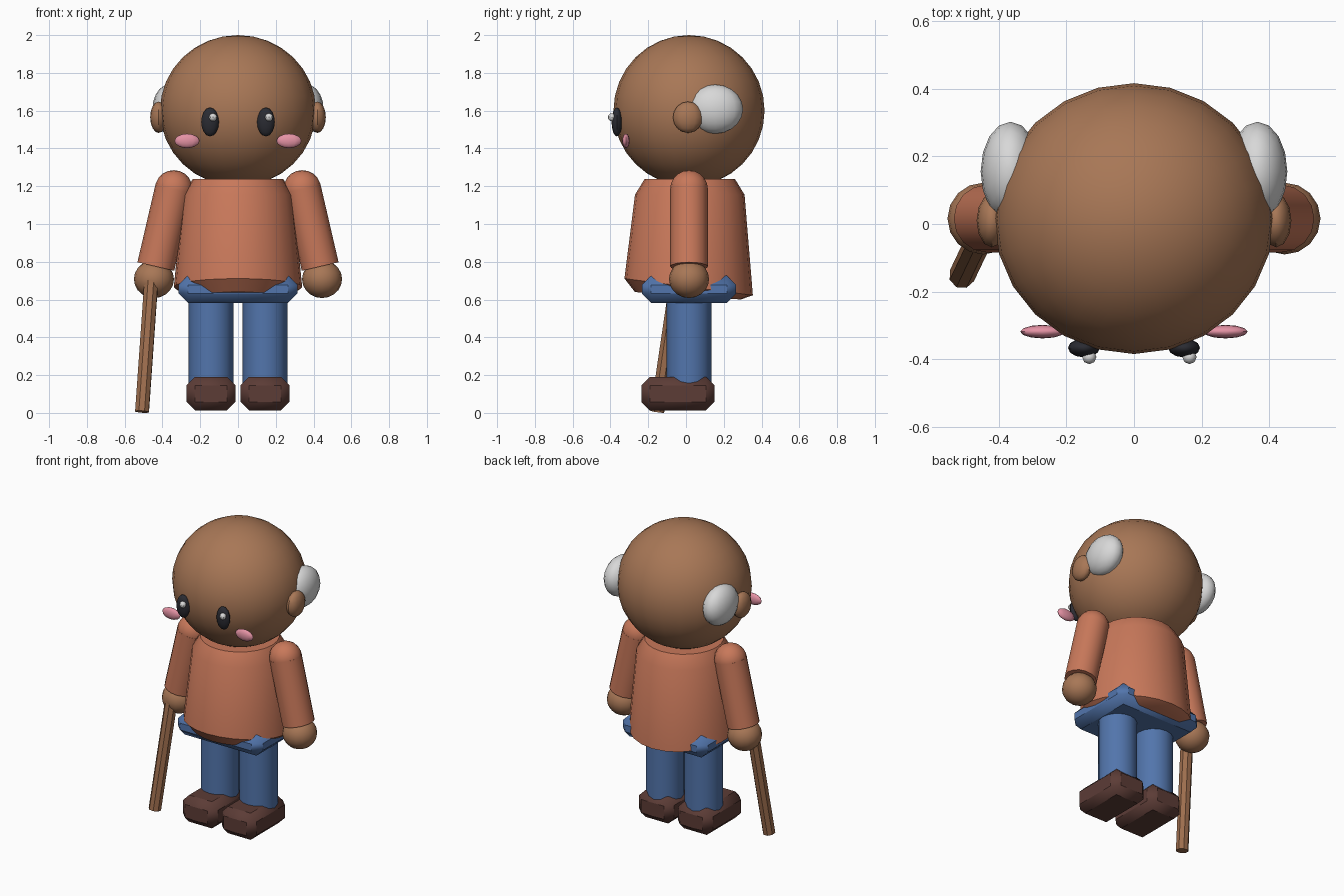
import bpy, bmesh, math
from mathutils import Vector

if "Cube" in bpy.data.objects:
    bpy.data.objects.remove(bpy.data.objects["Cube"])

Y0 = 0.016  # body centre line


def material(name, r, g, b):
    lin = [((c / 255 + 0.055) / 1.055) ** 2.4 for c in (r, g, b)]
    m = bpy.data.materials.new(name)
    m.diffuse_color = (*lin, 1)
    m.use_nodes = True
    m.node_tree.nodes["Principled BSDF"].inputs["Base Color"].default_value = m.diffuse_color
    return m


SKIN = material("brown_skin", 168, 119, 86)
SHIRT = material("terracotta_shirt", 200, 120, 90)
JEANS = material("blue_trousers", 82, 117, 172)
SHOE = material("dark_brown_shoe", 92, 60, 54)
WOOD = material("cane_wood", 158, 110, 78)
BLACK = material("eye_black", 42, 43, 50)
WHITE = material("hair_white", 216, 216, 216)
PINK = material("cheek_pink", 228, 146, 164)


def finish(name, mat, angle=40):
    o = bpy.context.object
    o.name = name
    o.data.materials.append(mat)
    bpy.ops.object.shade_smooth_by_angle(angle=math.radians(angle))
    return o


def ball(name, loc, radii, mat, seg=16, rings=10):
    bpy.ops.mesh.primitive_uv_sphere_add(segments=seg, ring_count=rings, location=loc)
    bpy.context.object.scale = radii
    bpy.ops.object.transform_apply(location=False, rotation=False)
    return finish(name, mat)


def rod(name, a, b, r, mat, seg=16, angle=40):
    a, b = Vector(a), Vector(b)
    d = b - a
    bpy.ops.mesh.primitive_cylinder_add(vertices=seg, radius=r, depth=d.length, location=(a + b) / 2)
    bpy.context.object.rotation_euler = d.to_track_quat('Z', 'Y').to_euler()
    return finish(name, mat, angle)


def chamfer_box(name, loc, size, width, mat):
    bpy.ops.mesh.primitive_cube_add(size=1, location=loc)
    o = bpy.context.object
    o.scale = size
    bpy.ops.object.transform_apply(location=False, rotation=False)
    bev = o.modifiers.new("chamfer", 'BEVEL')
    bev.width = width
    bev.segments = 1
    return finish(name, mat, 20)


def loft(name, rings, mat, seg=24):
    """Rings are (z, centre y, radius, slope of z along y)."""
    bm = bmesh.new()
    loops = []
    for z, cy, r, slope in rings:
        loop = []
        for i in range(seg):
            t = 2 * math.pi * i / seg
            y = r * math.sin(t)
            loop.append(bm.verts.new((r * math.cos(t), cy + y, z + slope * y)))
        loops.append(loop)
    for lo, hi in zip(loops, loops[1:]):
        for i in range(seg):
            j = (i + 1) % seg
            bm.faces.new((lo[i], lo[j], hi[j], hi[i]))
    bm.faces.new(loops[0][::-1])
    bm.faces.new(loops[-1])
    me = bpy.data.meshes.new(name)
    bm.to_mesh(me)
    bm.free()
    o = bpy.data.objects.new(name, me)
    bpy.context.collection.objects.link(o)
    bpy.ops.object.select_all(action='DESELECT')
    o.select_set(True)
    bpy.context.view_layer.objects.active = o
    return finish(name, mat, 28)


# Head, torso and hips
ball("head", (0, Y0, 1.6), (0.413, 0.4, 0.4), SKIN, 24, 16)
loft("shirt", [(0.62, 0.01, 0.28, -0.07), (0.667, 0.014, 0.34, -0.13),
               (1.155, 0.02, 0.29, 0), (1.237, 0.02, 0.24, 0)], SHIRT)
chamfer_box("hips", (0, Y0, 0.655), (0.63, 0.5, 0.145), 0.05, JEANS)

for side, s in (("right", -1), ("left", 1)):
    # Face and hair
    ball(side + "_eye", (s * 0.148, -0.366, 1.54), (0.047, 0.028, 0.076), BLACK, 12, 8)
    ball(side + "_eye_glint", (s * 0.148 + 0.016, -0.393, 1.565), (0.021, 0.021, 0.021), WHITE, 8, 6)
    ball(side + "_cheek", (s * 0.27, -0.318, 1.44), (0.066, 0.02, 0.038), PINK, 12, 8)
    ball(side + "_ear", (s * 0.42, 0.01, 1.565), (0.045, 0.079, 0.083), SKIN, 12, 8)
    ball(side + "_hair_tuft", (s * 0.365, 0.155, 1.608), (0.088, 0.147, 0.13), WHITE)
    # Arms
    ball(side + "_shoulder", (s * 0.34, Y0, 1.185), (0.1, 0.1, 0.1), SHIRT)
    rod(side + "_sleeve", (s * 0.34, Y0, 1.185), (s * 0.435, Y0, 0.775), 0.1, SHIRT)
    ball(side + "_hand", (s * 0.445, Y0, 0.708), (0.106, 0.106, 0.1), SKIN)
    # Legs
    rod(side + "_leg", (s * 0.143, Y0, 0.14), (s * 0.143, Y0, 0.62), 0.118, JEANS)
    chamfer_box(side + "_shoe", (s * 0.143, -0.043, 0.102), (0.258, 0.386, 0.178), 0.045, SHOE)

# Walking cane
rod("cane", (-0.508, -0.152, 0.006), (-0.457, -0.045, 0.73), 0.039, WOOD, 8, 30)
